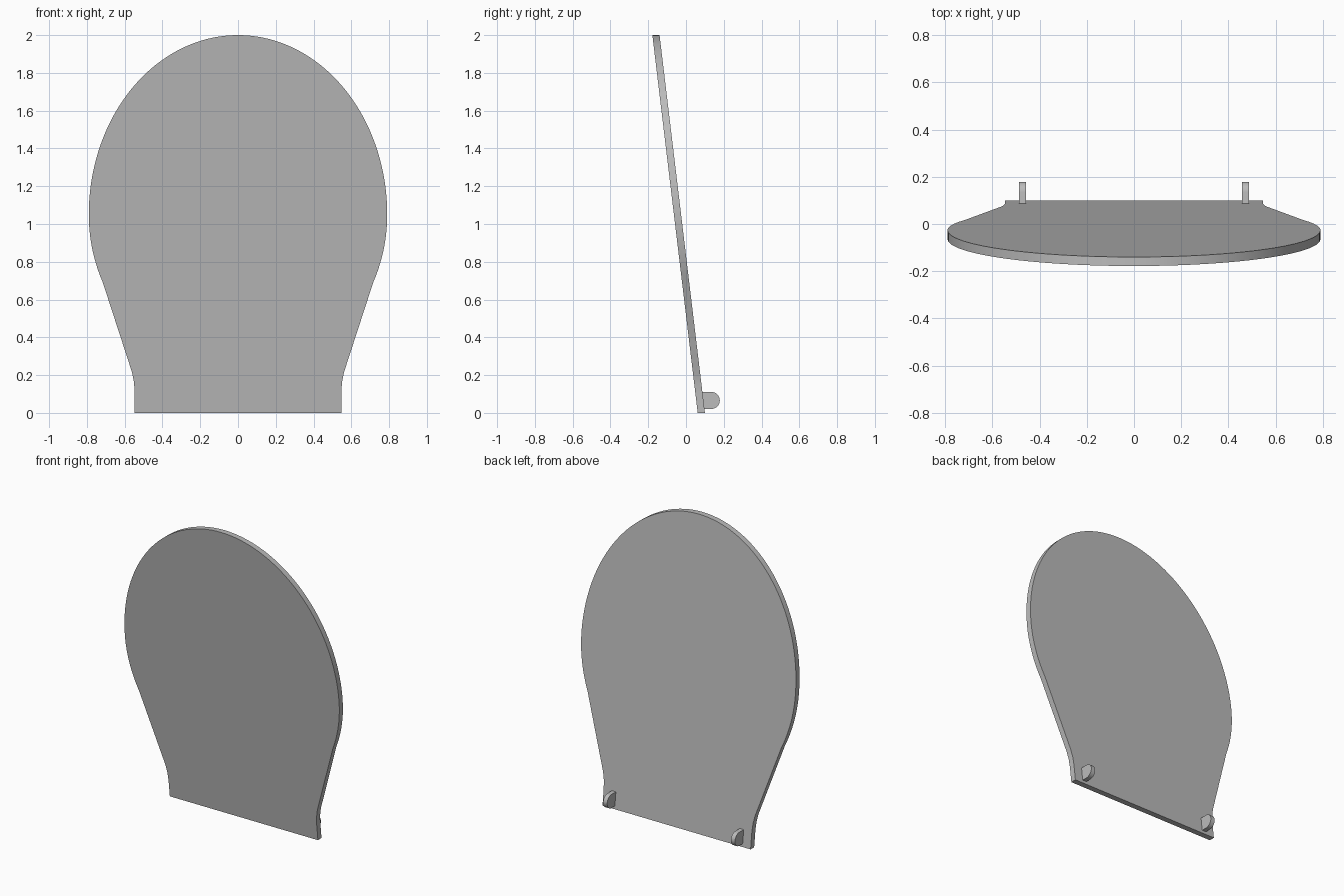
import bpy, bmesh
from math import sin, cos, pi, radians
from mathutils import Vector

if "Cube" in bpy.data.objects:
    bpy.data.objects.remove(bpy.data.objects["Cube"])

grey = bpy.data.materials.new("plain grey")
grey.use_nodes = True
colour = (0.5, 0.5, 0.5, 1)
grey.diffuse_color = colour
grey.node_tree.nodes["Principled BSDF"].inputs["Base Color"].default_value = colour


def extrude_profile(name, points, offset):
    """Extrude a closed outline along the offset vector into a solid."""
    bm = bmesh.new()
    face = bm.faces.new([bm.verts.new(p) for p in points])
    grown = bmesh.ops.extrude_face_region(bm, geom=[face])["geom"]
    verts = [v for v in grown if isinstance(v, bmesh.types.BMVert)]
    bmesh.ops.translate(bm, verts=verts, vec=Vector(offset))
    bmesh.ops.recalc_face_normals(bm, faces=bm.faces)
    mesh = bpy.data.meshes.new(name)
    bm.to_mesh(mesh)
    bm.free()
    mesh.materials.append(grey)
    obj = bpy.data.objects.new(name, mesh)
    bpy.context.collection.objects.link(obj)
    bpy.ops.object.select_all(action="DESELECT")
    obj.select_set(True)
    bpy.context.view_layer.objects.active = obj
    bpy.ops.object.shade_smooth_by_angle(angle=radians(30))
    return obj


# Lid: oval above, tapering to a short straight neck, leaning forward
MID, HALF_WIDTH, RISE, DROP, LEAN = 1.05, 0.79, 0.95, 0.85, 0.12
half = [(0.547, 0), (0.547, 0.11), (0.551, 0.165), (0.561, 0.215)]
steps = 48
for i in range(steps):
    a = radians(-25) + (pi / 2 + radians(25)) * i / steps
    half.append((HALF_WIDTH * cos(a), MID + (RISE if a > 0 else DROP) * sin(a)))
outline = half + [(0, MID + RISE)] + [(-x, z) for x, z in reversed(half)]
extrude_profile("lid", [(x, 0.062 - LEAN * z, z) for x, z in outline], (0, 0.038, 0))

# Hinge tabs: thin plates with a rounded back end
RADIUS, TAB_Y, TAB_Z, WIDTH = 0.045, 0.134, 0.066, 0.03
tab = [(0.08, TAB_Z - RADIUS)]
for i in range(17):
    a = -pi / 2 + pi * i / 16
    tab.append((TAB_Y + RADIUS * cos(a), TAB_Z + RADIUS * sin(a)))
tab.append((0.075, TAB_Z + RADIUS))
for side, x in (("left", 0.472), ("right", -0.472)):
    extrude_profile(side + "_hinge_tab", [(x - WIDTH / 2, y, z) for y, z in tab], (WIDTH, 0, 0))
